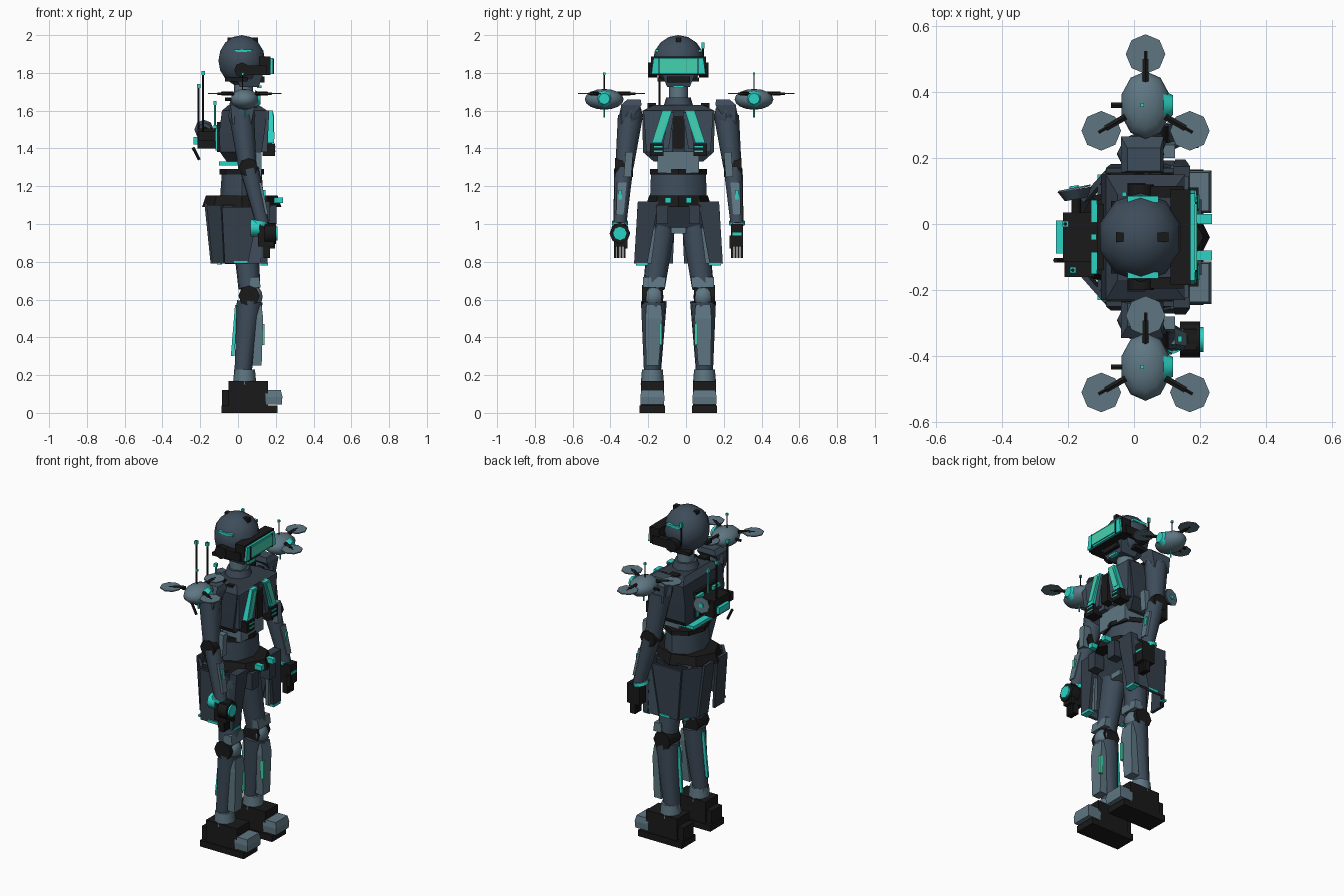
import bpy, bmesh, math
from mathutils import Vector, Matrix

cube = bpy.data.objects.get("Cube")
if cube:
    bpy.data.objects.remove(cube)

MID = -0.04  # the figure's own centre line, it faces +x
SIDES = (("right", -1), ("left", 1))


def material(name, r, g, b):
    m = bpy.data.materials.new(name)
    m.use_nodes = True
    m.diffuse_color = (r, g, b, 1)
    m.node_tree.nodes["Principled BSDF"].inputs["Base Color"].default_value = (r, g, b, 1)
    return m


SLATE = material("slate armour", .048, .073, .103)
COAT = material("dark slate coat", .033, .047, .066)
PALE = material("pale slate plate", .113, .183, .225)
BLACK = material("soft black", .01, .01, .01)
TEAL = material("teal light", .025, .65, .56)
GLASS = material("green visor glass", .06, .64, .43)


def finish(name, bm, mat, smooth=0):
    bmesh.ops.recalc_face_normals(bm, faces=bm.faces)
    me = bpy.data.meshes.new(name)
    bm.to_mesh(me)
    bm.free()
    me.materials.append(mat)
    ob = bpy.data.objects.new(name, me)
    ob.location.y = MID
    bpy.context.collection.objects.link(ob)
    if smooth:
        bpy.ops.object.select_all(action='DESELECT')
        ob.select_set(True)
        bpy.context.view_layer.objects.active = ob
        bpy.ops.object.shade_smooth_by_angle(angle=math.radians(smooth))
    return ob


def loft(name, mat, sections, n=4, smooth=0):
    """Stack of horizontal sections (x, y, z, half x, half y)."""
    bm = bmesh.new()
    turn, grow = (math.pi / 4, math.sqrt(2)) if n == 4 else (0, 1)
    rings = []
    for x, y, z, rx, ry in sections:
        angles = [turn + math.tau * i / n for i in range(n)]
        rings.append([bm.verts.new((x + grow * rx * math.cos(a), y + grow * ry * math.sin(a), z)) for a in angles])
    for lo, hi in zip(rings, rings[1:]):
        for i in range(n):
            j = (i + 1) % n
            bm.faces.new((lo[i], lo[j], hi[j], hi[i]))
    bm.faces.new(rings[0])
    bm.faces.new(rings[-1])
    return finish(name, bm, mat, smooth)


def box(name, mat, x, y, z):
    """Box from (low, high) ranges."""
    cx, cy, rx, ry = sum(x) / 2, sum(y) / 2, abs(x[1] - x[0]) / 2, abs(y[1] - y[0]) / 2
    return loft(name, mat, [(cx, cy, z[0], rx, ry), (cx, cy, z[1], rx, ry)])


def slab(name, mat, top, low, z, thick=.016):
    """Hanging panel between a top edge and a low edge, each two (x, y) points."""
    bm = bmesh.new()
    quad = [Vector((*p, z[1])) for p in top] + [Vector((*p, z[0])) for p in reversed(low)]
    middle = sum(quad, Vector()) / 4
    normal = (quad[1] - quad[0]).cross(quad[2] - quad[0]).normalized()
    if normal.dot(Vector((middle.x, middle.y, 0))) > 0:
        normal.negate()
    face = bm.faces.new([bm.verts.new(p) for p in quad])
    inner = bmesh.ops.extrude_face_region(bm, geom=[face], use_keep_orig=True)["geom"]
    for v in inner:
        if isinstance(v, bmesh.types.BMVert):
            v.co += normal * thick
    return finish(name, bm, mat)


def tube(name, mat, p, q, r1, r2=None, n=8, smooth=50):
    p, q = Vector(p), Vector(q)
    bm = bmesh.new()
    mtx = Matrix.Translation((p + q) / 2) @ (q - p).to_track_quat('Z', 'Y').to_matrix().to_4x4()
    bmesh.ops.create_cone(bm, cap_ends=True, segments=n, radius1=r1,
                          radius2=r1 if r2 is None else r2, depth=(q - p).length, matrix=mtx)
    return finish(name, bm, mat, smooth)


def ball(name, mat, c, r, u=10, v=8):
    bm = bmesh.new()
    bmesh.ops.create_uvsphere(bm, u_segments=u, v_segments=v, radius=1,
                              matrix=Matrix.Translation(c) @ Matrix.Diagonal((*r, 1)))
    return finish(name, bm, mat, 50)


# Head, neck and visor
ball("head", SLATE, (.02, 0, 1.865), (.13, .135, .135))
loft("jaw", SLATE, [(.06, 0, 1.725, .05, .06), (.06, 0, 1.8, .075, .09)])
box("mouth_guard", BLACK, (.07, .14), (-.06, .06), (1.75, 1.78))
box("chin_light", TEAL, (.1, .125), (-.03, .03), (1.72, 1.733))
tube("neck", PALE, (.03, 0, 1.6), (.03, 0, 1.74), .05)
tube("collar", SLATE, (.03, 0, 1.6), (.03, 0, 1.67), .085, .065)
box("visor_frame", BLACK, (.11, .172), (-.145, .145), (1.788, 1.888))
loft("visor_rim", TEAL, [(.176, 0, 1.795, .009, .143), (.176, 0, 1.878, .009, .132)])
loft("visor_glass", GLASS, [(.187, 0, 1.805, .004, .1), (.187, 0, 1.868, .004, .1)])
for x in (-.033, .083):
    box("head_vent", BLACK, (x - .022, x + .022), (-.014, .014), (1.95, 1.988))
for side, s in SIDES:
    tube(side + "_ear_disc", BLACK, (.02, s * .11, 1.815), (.02, s * .16, 1.815), .04)
    box(side + "_visor_strap", BLACK, (.02, .15), (s * .12, s * .155), (1.79, 1.84))
    box(side + "_visor_pillar", BLACK, (.17, .19), (s * .1, s * .106), (1.795, 1.875))
    box(side + "_temple_light", TEAL, (-.02, .075), (s * .105, s * .125), (1.91, 1.925))
    box(side + "_cheek_bar", BLACK, (-.07, .05), (s * .07, s * .11), (1.755, 1.775))
tube("head_antenna", BLACK, (-.03, .13, 1.82), (-.03, .13, 1.95), .005)
box("head_antenna_tip", TEAL, (-.037, -.023), (.123, .137), (1.93, 1.96))

# Torso and waist
loft("torso", COAT, [(.02, 0, 1.33, .08, .13), (.015, 0, 1.38, .11, .187), (.02, 0, 1.48, .12, .19),
                     (.035, 0, 1.6, .12, .19), (.03, 0, 1.63, .08, .13)])
box("belly_plate", PALE, (.0, .125), (-.11, .11), (1.27, 1.38))
loft("abdomen", SLATE, [(.02, 0, 1.14, .115, .15), (.02, 0, 1.28, .105, .145)], 8, 50)
loft("waist_band", BLACK, [(.02, 0, 1.262, .118, .15), (.02, 0, 1.29, .118, .15)], 8)
box("back_light_tray", TEAL, (-.1, .01), (-.108, .108), (1.31, 1.33))
box("chest_core", BLACK, (.13, .18), (-.027, .027), (1.4, 1.57))
for side, s in SIDES:
    loft(side + "_chest_plate", SLATE, [(.13, s * .1, 1.38, .025, .07), (.145, s * .11, 1.6, .02, .075)])
    loft(side + "_chest_light", TEAL, [(.172, s * .115, 1.43, .018, .026), (.168, s * .06, 1.6, .018, .026)])
    loft(side + "_chest_glass", GLASS, [(.189, s * .113, 1.45, .004, .015), (.185, s * .062, 1.59, .004, .015)])
    loft(side + "_lapel", SLATE, [(.165, s * .07, 1.4, .015, .018), (.16, s * .035, 1.59, .015, .012)])
    box(side + "_chest_pouch", BLACK, (.13, .195), (s * .08, s * .15), (1.36, 1.425))
    for z in (1.38, 1.405):
        box(side + "_pouch_stripe", TEAL, (.18, .198), (s * .085, s * .13), (z, z + .008))
    box(side + "_shoulder_clip", BLACK, (-.02, .035), (s * .12, s * .165), (1.6, 1.64))
    box(side + "_collar_bar", BLACK, (.06, .1), (s * .1, s * .155), (1.59, 1.63))

# Backpack with antennas and a side dish
box("backpack", BLACK, (-.215, -.1), (-.075, .075), (1.4, 1.505))
box("backpack_panel", BLACK, (-.112, -.08), (-.1, .1), (1.38, 1.54))
box("backpack_light", TEAL, (-.236, -.215), (-.05, .05), (1.42, 1.46))
for side, s in SIDES:
    box(side + "_pack_edge", TEAL, (-.13, -.112), (s * .045, s * .112), (1.505, 1.525))
    box(side + "_pack_side_strip", TEAL, (-.118, -.112), (s * .08, s * .1), (1.39, 1.505))
tube("dish_arm", BLACK, (-.175, .06, 1.49), (-.175, .12, 1.5), .015)
tube("pack_dish", SLATE, (-.175, .115, 1.5), (-.18, .145, 1.5), .035, .052)
tube("dish_face", PALE, (-.18, .145, 1.5), (-.181, .15, 1.5), .05)
tube("dish_light", TEAL, (-.181, .149, 1.5), (-.182, .156, 1.5), .014)
for name, x, y, top in (("short", -.208, .04, 1.74), ("tall", -.185, -.1, 1.81), ("inner", -.122, 0, 1.65)):
    tube(name + "_antenna", TEAL if name == "inner" else BLACK, (x, y, 1.45), (x, y, top), .006, n=6)
    box(name + "_antenna_tip", TEAL, (x - .009, x + .009), (y - .009, y + .009), (top - .02, top))
box("antenna_mount", BLACK, (-.21, -.12), (-.12, -.07), (1.44, 1.49))
tube("pack_cable", BLACK, (-.238, -.07, 1.405), (-.205, -.07, 1.34), .008, n=6)

# Belt and split coat skirt
loft("belt", BLACK, [(.02, 0, 1.09, .21, .175), (.02, 0, 1.15, .19, .155)], 8)
box("pelvis", PALE, (-.04, .1), (-.04, .04), (.95, 1.09))
loft("hips", COAT, [(.02, 0, .98, .08, .12), (.02, 0, 1.1, .13, .16)])
for side, s in SIDES:
    box(side + "_belt_light", TEAL, (.19, .237), (s * .04, s * .07), (1.11, 1.14))
    slab(side + "_coat_side", COAT, [(.12, s * .21), (-.085, s * .21)],
         [(.05, s * .222), (-.07, s * .222)], (.79, 1.09))
    slab(side + "_coat_corner", COAT, [(-.09, s * .2), (-.165, s * .115)],
         [(-.075, s * .215), (-.135, s * .13)], (.79, 1.1))
    slab(side + "_coat_back", COAT, [(-.178, s * .11), (-.178, s * .015)],
         [(-.145, s * .125), (-.145, s * .03)], (.79, 1.11))
    loft(side + "_coat_front", COAT, [(.14, s * .2, .79, .016, .035), (.145, s * .16, 1.12, .025, .055)])
    loft(side + "_coat_flap", SLATE, [(.085, s * .222, .79, .035, .01), (.13, s * .208, 1.08, .02, .01)])
    loft(side + "_coat_lining", PALE, [(.125, s * .155, .79, .01, .012), (.14, s * .125, .98, .01, .006)])
    box(side + "_hip_pouch", COAT, (.14, .205), (s * .055, s * .115), (1.0, 1.1))
    box(side + "_front_hem_light", TEAL, (.12, .16), (s * .16, s * .225), (.78, .793))
    box(side + "_side_hem_light", TEAL, (-.02, .05), (s * .215, s * .228), (.79, .805))
    box(side + "_back_hem_light", TEAL, (-.11, -.085), (s * .165, s * .19), (.785, .796))

# Legs and boots
for side, s in SIDES:
    y = s * .138
    tube(side + "_thigh", SLATE, (.06, s * .13, .66), (.035, s * .085, 1.0), .06, .074)
    loft(side + "_thigh_guard", PALE, [(.09, s * .13, .665, .03, .058), (.09, s * .127, .72, .022, .06)])
    tube(side + "_knee", BLACK, (.058, y - .055, .62), (.058, y + .055, .62), .056)
    ball(side + "_knee_pad", PALE, (.095, s * .13, .615), (.035, .052, .052), 8, 6)
    tube(side + "_shin", SLATE, (.025, y, .2), (.062, s * .13, .59), .045, .07)
    loft(side + "_shin_plate", PALE, [(.1, y, .25, .025, .034), (.115, s * .13, .5, .018, .045),
                                      (.11, s * .13, .57, .015, .04)])
    box(side + "_shin_light", GLASS, (.12, .14), (s * .086, s * .104), (.36, .47))
    loft(side + "_calf_light", TEAL, [(-.029, s * .125, .3, .009, .006), (-.007, s * .118, .57, .009, .006)])
    tube(side + "_ankle", PALE, (.035, y, .15), (.035, y, .23), .062, .055)
    box(side + "_sole", BLACK, (-.087, .21), (y - .067, y + .067), (0, .038))
    loft(side + "_boot", BLACK, [(.055, y, .035, .105, .062), (.055, y, .17, .105, .06)])
    box(side + "_heel", BLACK, (-.085, -.04), (y - .05, y + .05), (.04, .12))
    loft(side + "_toe_cap", PALE, [(.19, y, .045, .042, .062), (.19, y, .085, .045, .064), (.185, y, .12, .042, .058)])

# Arms and hands
for side, s in SIDES:
    ball(side + "_shoulder", SLATE, (.02, s * .252, 1.575), (.072, .062, .08), 8, 6)
    loft(side + "_shoulder_pad", SLATE, [(.02, s * .285, 1.53, .05, .02), (.025, s * .25, 1.63, .065, .055),
                                         (.03, s * .235, 1.66, .05, .035)])
    tube(side + "_upper_arm", SLATE, (.02, s * .255, 1.57), (.05, s * .286, 1.3), .066, .048)
    loft(side + "_upper_arm_plate", PALE, [(.1, s * .27, 1.25, .025, .02), (.1, s * .26, 1.38, .025, .02)])
    tube(side + "_elbow", BLACK, (.055, s * .24, 1.3), (.055, s * .335, 1.3), .05)
    tube(side + "_forearm", SLATE, (.06, s * .29, 1.29), (.13, s * .31, 1.0), .052, .036)
    loft(side + "_forearm_plate", PALE, [(.14, s * .31, 1.05, .02, .02), (.105, s * .3, 1.22, .02, .025)])
    box(side + "_forearm_light", TEAL, (.12, .146), (s * .3, s * .318), (1.13, 1.18))
    tube(side + "_wrist_light", TEAL, (.115, s * .31, .995), (.12, s * .31, 1.015), .043)
    box(side + "_hand", BLACK, (.105, .19), (s * .278, s * .342), (.88, 1.0))
    box(side + "_knuckle_light", TEAL, (.18, .195), (s * .285, s * .335), (.94, .955))
    for i in range(4):
        y = s * (.285 + .0165 * i)
        box(side + "_finger", BLACK, (.135, .17), (y - .006, y + .006), (.82, .89))
    box(side + "_thumb", BLACK, (.17, .195), (s * .27, s * .285), (.87, .94))
tube("palm_emitter", BLACK, (.14, -.31, .95), (.2, -.31, .95), .055)
tube("palm_emitter_light", TEAL, (.19, -.31, .95), (.21, -.31, .95), .038)
tube("wrist_ring", TEAL, (.065, -.31, .98), (.115, -.31, .98), .045)

# Two hovering drones
for side, y in (("right", -.393), ("left", .4)):
    c = Vector((.035, y, 1.66))
    ball(side + "_drone_body", PALE, c, (.077, .103, .055))
    tube(side + "_drone_eye", TEAL, c + Vector((.055, 0, .003)), c + Vector((.083, 0, .003)), .045, .03)
    tube(side + "_drone_tail", BLACK, c + Vector((-.06, 0, 0)), c + Vector((-.105, 0, 0)), .009, n=6)
    tube(side + "_drone_mast", BLACK, c + Vector((-.01, 0, .04)), c + Vector((-.01, 0, .135)), .003, n=6)
    box(side + "_drone_mast_tip", TEAL, (.019, .031), (y - .006, y + .006), (1.79, 1.803))
    tube(side + "_drone_sensor", TEAL, c + Vector((0, 0, -.095)), c + Vector((0, 0, -.04)), .005, n=6)
    for k in range(3):
        a = math.pi / 2 + math.tau * k / 3
        d = Vector((math.cos(a), math.sin(a), 0))
        up = Vector((0, 0, .03))
        hub = c + d * .155 + up
        tube(side + "_drone_arm", BLACK, c + d * .07 + up, c + d * .14 + up, .011, n=6)
        tube(side + "_rotor_shaft", BLACK, c + d * .13 + up, hub + d * .01, .006, n=6)
        tube(side + "_rotor", PALE, hub - up * .1, hub + up * .1, .06)
